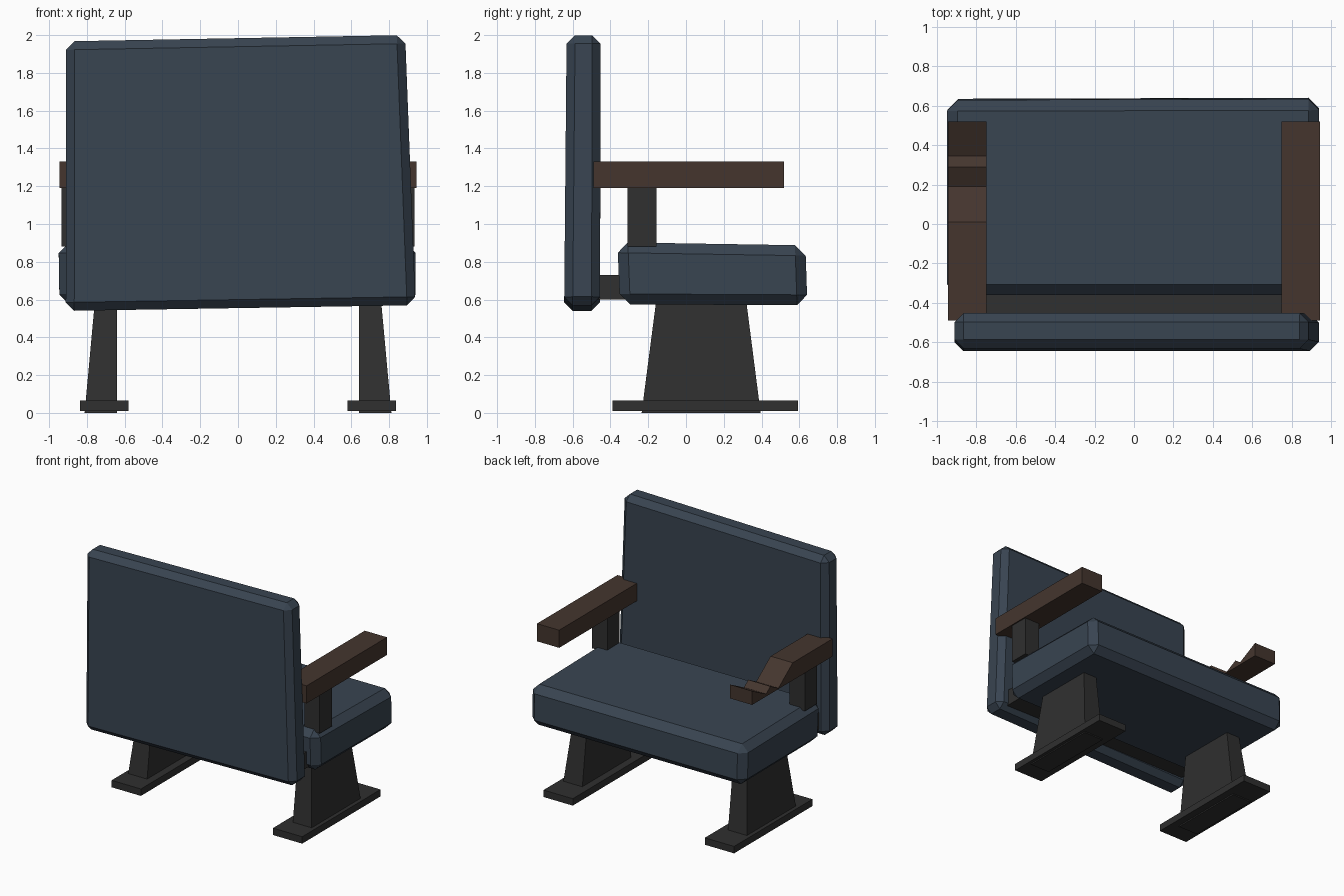
import bpy, bmesh

if "Cube" in bpy.data.objects:
    bpy.data.objects.remove(bpy.data.objects["Cube"])


def material(name, rgb):
    m = bpy.data.materials.new(name)
    m.diffuse_color = (*rgb, 1)
    m.use_nodes = True
    m.node_tree.nodes["Principled BSDF"].inputs["Base Color"].default_value = m.diffuse_color
    return m


BLUE = material("slate_blue_cushion", (0.040, 0.058, 0.082))
BROWN = material("brown_wood", (0.058, 0.036, 0.027))
DARK = material("dark_metal", (0.029, 0.029, 0.029))


def hexa(name, bottom, top, mat, bevel=0):
    """Six-sided block from four bottom and four top corners, optionally chamfered."""
    bm = bmesh.new()
    b = [bm.verts.new(p) for p in bottom]
    t = [bm.verts.new(p) for p in top]
    bm.faces.new(b[::-1])
    bm.faces.new(t)
    for i in range(4):
        j = (i + 1) % 4
        bm.faces.new((b[i], b[j], t[j], t[i]))
    bmesh.ops.recalc_face_normals(bm, faces=bm.faces)
    if bevel:
        bmesh.ops.bevel(bm, geom=bm.edges[:], offset=bevel, segments=1,
                        affect='EDGES', profile=0.5)
    return finish(name, bm, mat)


def finish(name, bm, mat):
    me = bpy.data.meshes.new(name)
    bm.to_mesh(me)
    bm.free()
    me.materials.append(mat)
    ob = bpy.data.objects.new(name, me)
    bpy.context.collection.objects.link(ob)
    return ob


def rect(x0, x1, y0, y1, z):
    return [(x0, y0, z), (x1, y0, z), (x1, y1, z), (x0, y1, z)]


def box(name, x0, x1, y0, y1, z0, z1, mat):
    return hexa(name, rect(x0, x1, y0, y1, z0), rect(x0, x1, y0, y1, z1), mat)


def extrude_x(name, profile, x0, x1, mat):
    """Side profile of (y, z) points extruded along x."""
    bm = bmesh.new()
    face = bm.faces.new([bm.verts.new((x0, y, z)) for y, z in profile])
    ext = bmesh.ops.extrude_face_region(bm, geom=[face])
    verts = [v for v in ext["geom"] if isinstance(v, bmesh.types.BMVert)]
    bmesh.ops.translate(bm, verts=verts, vec=(x1 - x0, 0, 0))
    bmesh.ops.recalc_face_normals(bm, faces=bm.faces)
    return finish(name, bm, mat)


# Slightly skewed, chamfered cushions
hexa("backrest",
     [(-0.912, -0.645, 0.54), (0.94, -0.645, 0.57), (0.94, -0.455, 0.57), (-0.912, -0.455, 0.54)],
     [(-0.91, -0.632, 1.967), (0.885, -0.632, 2.0), (0.885, -0.452, 2.0), (-0.91, -0.452, 1.967)],
     BLUE, 0.045)
hexa("seat",
     [(-0.945, -0.35, 0.575), (0.94, -0.35, 0.575), (0.94, 0.643, 0.57), (-0.945, 0.637, 0.57)],
     [(-0.95, -0.363, 0.903), (0.94, -0.363, 0.903), (0.94, 0.632, 0.887), (-0.95, 0.628, 0.887)],
     BLUE, 0.055)

# Bar joining seat and backrest
box("connecting_bar", -0.85, 0.85, -0.50, -0.28, 0.60, 0.73, DARK)

# Armrests: plain on the right, worn and notched on the left
box("right_armrest", 0.75, 0.945, -0.49, 0.52, 1.19, 1.33, BROWN)
extrude_x("left_armrest",
          [(-0.49, 1.19), (0.52, 1.19), (0.52, 1.30), (0.345, 1.21), (0.29, 1.25),
           (0.19, 1.197), (0.01, 1.33), (-0.49, 1.33)],
          -0.945, -0.75, BROWN)

# Mirrored supports
for side, s in (("left", -1), ("right", 1)):
    box(f"{side}_armrest_post", s * 0.80, s * 0.935, -0.31, -0.155, 0.88, 1.20, DARK)
    hexa(f"{side}_leg", rect(s * 0.64, s * 0.812, -0.235, 0.395, 0.0),
         rect(s * 0.64, s * 0.757, -0.157, 0.318, 0.60), DARK)
    box(f"{side}_foot", s * 0.58, s * 0.837, -0.39, 0.592, 0.01, 0.065, DARK)
